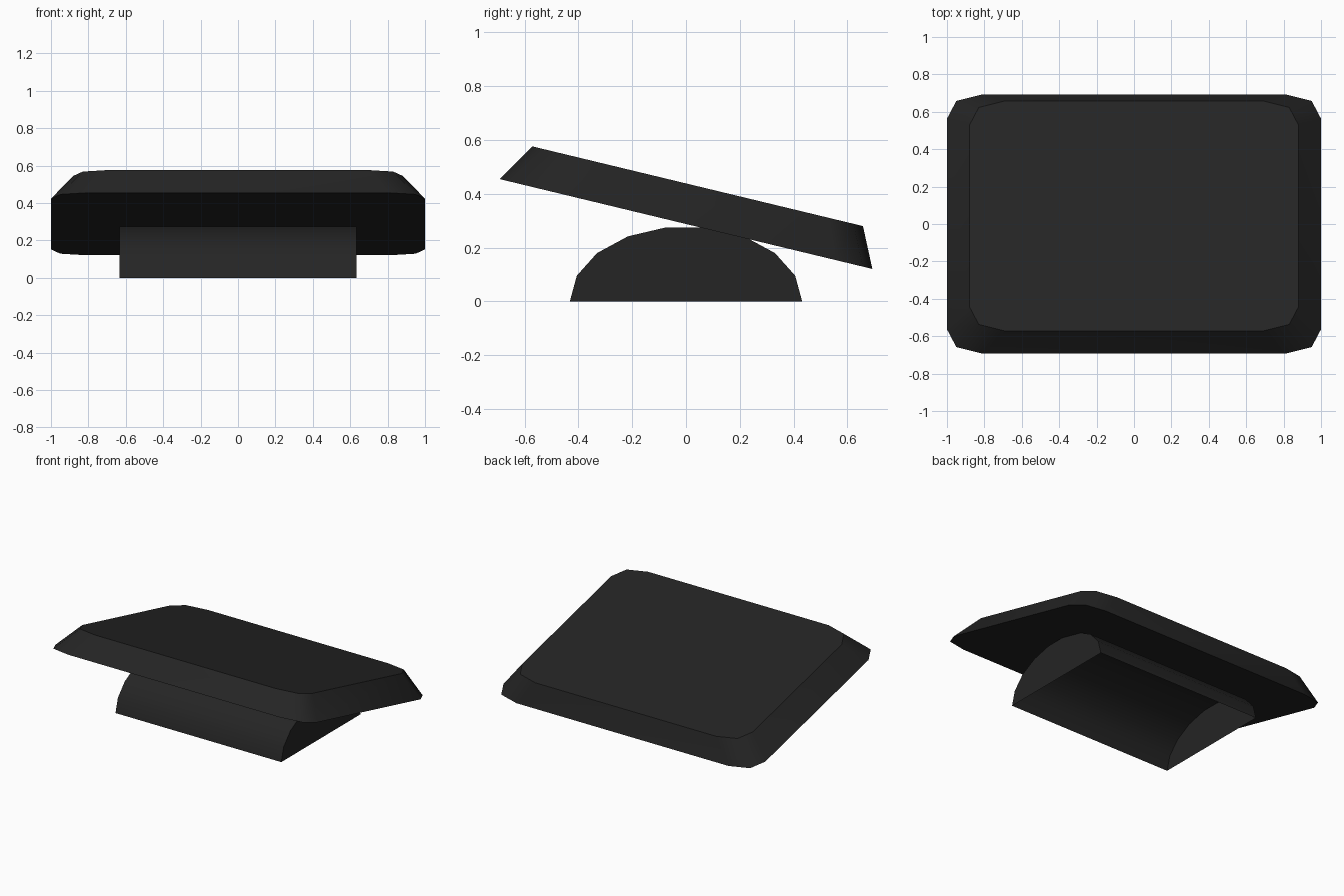
import bpy, bmesh, math

if "Cube" in bpy.data.objects:
    bpy.data.objects.remove(bpy.data.objects["Cube"], do_unlink=True)

charcoal = bpy.data.materials.new("charcoal")
charcoal.use_nodes = True
COLOR = (0.018, 0.018, 0.018, 1)
charcoal.diffuse_color = COLOR
charcoal.node_tree.nodes["Principled BSDF"].inputs["Base Color"].default_value = COLOR


def loft(name, ring_a, ring_b, closed):
    """Bridge two matching rings smoothly and cap both ends with flat, sharp faces."""
    bm = bmesh.new()
    a = [bm.verts.new(p) for p in ring_a]
    b = [bm.verts.new(p) for p in ring_b]
    caps = [bm.faces.new(a), bm.faces.new(b)]
    n = len(a)
    for i in range(n if closed else n - 1):
        j = (i + 1) % n
        bm.faces.new((a[i], a[j], b[j], b[i])).smooth = True
    bmesh.ops.recalc_face_normals(bm, faces=bm.faces)
    for cap in caps:
        for edge in cap.edges:
            edge.smooth = False
    mesh = bpy.data.meshes.new(name)
    bm.to_mesh(mesh)
    bm.free()
    mesh.materials.append(charcoal)
    obj = bpy.data.objects.new(name, mesh)
    bpy.context.collection.objects.link(obj)
    return obj


def slanted_outline(half_x, half_y, center_y, height):
    """Rectangle with two-step clipped corners, lying on the tilted plane."""
    corner = [(0, 0.13), (0.05, 0.035), (0.19, 0)]
    quarter = [(half_x - dx, half_y - dy) for dx, dy in corner]
    half = quarter + [(-x, y) for x, y in reversed(quarter)]
    ring = half + [(-x, -y) for x, y in half]
    return [(x, y + center_y, height - 0.241 * (y + center_y)) for x, y in ring]


# Tilted top plate with sloping rim
loft("tilted_plate",
     slanted_outline(1.0, 0.693, 0, 0.2875),
     slanted_outline(0.88, 0.615, 0.043, 0.4384), True)

# Half-round stand, hollow and open underneath
arc = [(0.432 * math.cos(math.radians(20 * i)),
        0.279 * math.sin(math.radians(20 * i))) for i in range(10)]
loft("half_round_stand",
     [(-0.633, y, z) for y, z in arc],
     [(0.633, y, z) for y, z in arc], False)
# Keep the open shell facing outward
stand = bpy.data.objects["half_round_stand"].data
if sum(p.normal.z * p.area for p in stand.polygons) < 0:
    stand.flip_normals()
